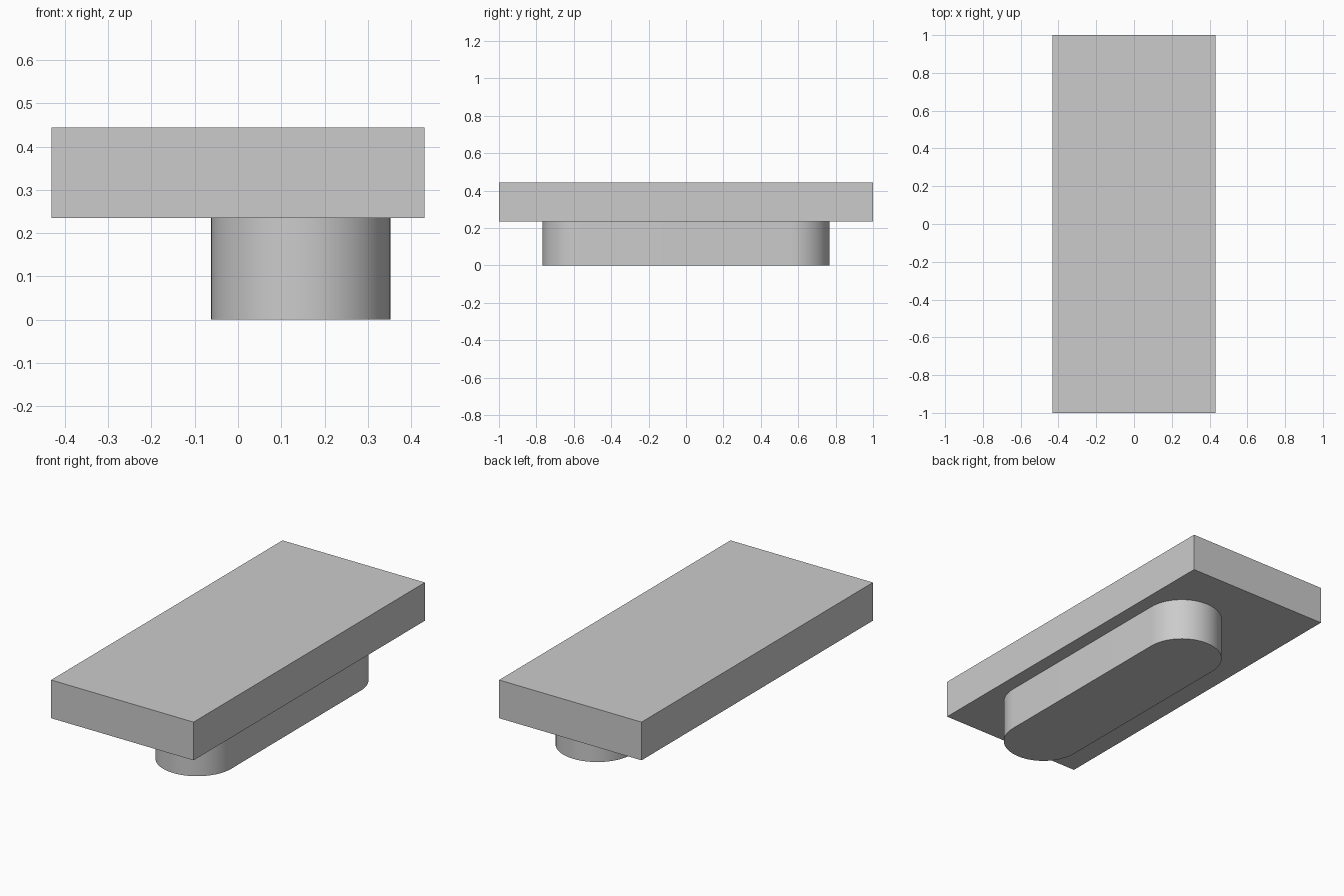
import bpy, bmesh, math

cube = bpy.data.objects.get("Cube")
if cube:
    bpy.data.objects.remove(cube, do_unlink=True)

GREY = (0.6, 0.6, 0.6, 1.0)
grey = bpy.data.materials.new("light grey")
grey.use_nodes = True
grey.diffuse_color = GREY
grey.node_tree.nodes["Principled BSDF"].inputs["Base Color"].default_value = GREY


def extrude_outline(name, outline, bottom, top):
    """Raise a flat outline into a closed solid."""
    bm = bmesh.new()
    base = bm.faces.new([bm.verts.new((x, y, bottom)) for x, y in outline])
    raised = bmesh.ops.extrude_face_region(bm, geom=[base], use_keep_orig=True)
    verts = [v for v in raised["geom"] if isinstance(v, bmesh.types.BMVert)]
    bmesh.ops.translate(bm, verts=verts, vec=(0, 0, top - bottom))
    bmesh.ops.recalc_face_normals(bm, faces=bm.faces)
    mesh = bpy.data.meshes.new(name)
    bm.to_mesh(mesh)
    bm.free()
    mesh.materials.append(grey)
    obj = bpy.data.objects.new(name, mesh)
    bpy.context.collection.objects.link(obj)
    return obj


def stadium(cx, radius, half_length, steps=32):
    """Slot outline along y with a half circle at each end."""
    points = []
    for side in (1, -1):
        for i in range(steps + 1):
            a = math.pi * i / steps
            points.append((cx + side * radius * math.cos(a),
                           side * (half_length - radius + radius * math.sin(a))))
    return points


# Rectangular top slab
W, L, SPLIT, TOP = 0.431, 1.0, 0.235, 0.444
extrude_outline("top_slab", [(-W, -L), (W, -L), (W, L), (-W, L)], SPLIT, TOP)

# Off-centre round-ended key below
key = extrude_outline("round_ended_key", stadium(0.145, 0.207, 0.767), 0, SPLIT)
bpy.ops.object.select_all(action="DESELECT")
key.select_set(True)
bpy.context.view_layer.objects.active = key
bpy.ops.object.shade_smooth_by_angle(angle=math.radians(30))
